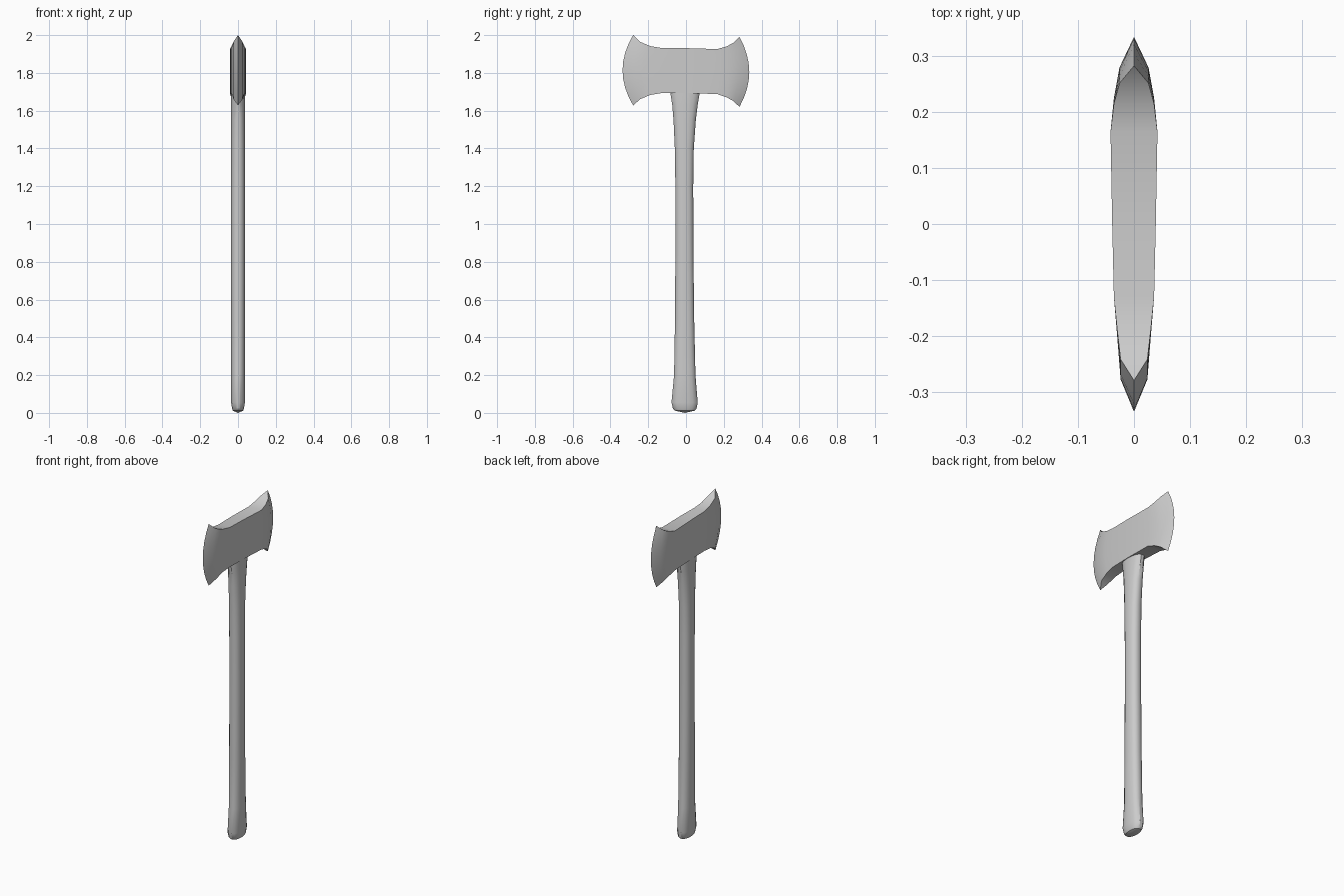
import bpy, bmesh
from math import sin, cos, pi, radians, copysign

if "Cube" in bpy.data.objects:
    bpy.data.objects.remove(bpy.data.objects["Cube"])


def finish(name, bm):
    bmesh.ops.remove_doubles(bm, verts=bm.verts[:], dist=0.0005)
    bmesh.ops.recalc_face_normals(bm, faces=bm.faces[:])
    mesh = bpy.data.meshes.new(name)
    bm.to_mesh(mesh)
    bm.free()
    ob = bpy.data.objects.new(name, mesh)
    bpy.context.collection.objects.link(ob)
    bpy.ops.object.select_all(action='DESELECT')
    ob.select_set(True)
    bpy.context.view_layer.objects.active = ob
    bpy.ops.object.shade_smooth_by_angle(angle=radians(30))
    return ob


def bridge_rings(bm, rings):
    for a, b in zip(rings, rings[1:]):
        n = len(a)
        for i in range(n):
            bm.faces.new((a[i], a[(i + 1) % n], b[(i + 1) % n], b[i]))


# Axe head: sections along y (y at corners, bulge at mid height, half width, z low, z high)
SECTIONS = [
    (-0.280, -0.056, 0.000, 1.628, 2.000),
    (-0.242, -0.036, 0.024, 1.661, 1.964),
    (-0.190, -0.012, 0.030, 1.683, 1.942),
    (-0.130, 0.000, 0.036, 1.693, 1.932),
    (0.000, 0.000, 0.039, 1.693, 1.931),
    (0.165, 0.000, 0.042, 1.688, 1.926),
    (0.215, 0.010, 0.036, 1.671, 1.940),
    (0.252, 0.028, 0.026, 1.650, 1.960),
    (0.283, 0.052, 0.000, 1.620, 1.990),
]
ROWS = 8
bm = bmesh.new()
rings = []
for y, bulge, w, lo, hi in SECTIONS:
    side = []
    for i in range(ROWS + 1):
        t = i / ROWS
        side.append((y + bulge * (1 - (2 * t - 1) ** 2), lo + (hi - lo) * t))
    ring = [bm.verts.new((w, p, z)) for p, z in side]
    ring += [bm.verts.new((-w, p, z)) for p, z in reversed(side)]
    rings.append(ring)
bridge_rings(bm, rings)
finish("axe_head", bm)

# Handle: oval rings going up (z, back y, front y, half width)
RINGS = [
    (0.012, -0.060, 0.048, 0.028),
    (0.022, -0.070, 0.057, 0.032),
    (0.055, -0.078, 0.063, 0.037),
    (0.200, -0.064, 0.051, 0.037),
    (0.500, -0.059, 0.044, 0.037),
    (0.850, -0.057, 0.040, 0.037),
    (1.200, -0.057, 0.039, 0.037),
    (1.400, -0.060, 0.042, 0.037),
    (1.550, -0.067, 0.053, 0.037),
    (1.630, -0.074, 0.063, 0.037),
    (1.700, -0.085, 0.075, 0.036),
    (1.760, -0.085, 0.075, 0.034),
]
SIDES = 16
bm = bmesh.new()
rings = []
for z, y0, y1, w in RINGS:
    ring = []
    for i in range(SIDES):
        a = 2 * pi * (i + 0.5) / SIDES
        c, s = cos(a), sin(a)
        ring.append(bm.verts.new((w * copysign(abs(c) ** 0.85, c),
                                  (y0 + y1) / 2 + (y1 - y0) / 2 * copysign(abs(s) ** 0.85, s), z)))
    rings.append(ring)
bridge_rings(bm, rings)
bm.faces.new(rings[-1])
# Slightly domed butt
tip = bm.verts.new((0, -0.006, 0.0))
for i in range(SIDES):
    bm.faces.new((rings[0][i], tip, rings[0][(i + 1) % SIDES]))
finish("handle", bm)
